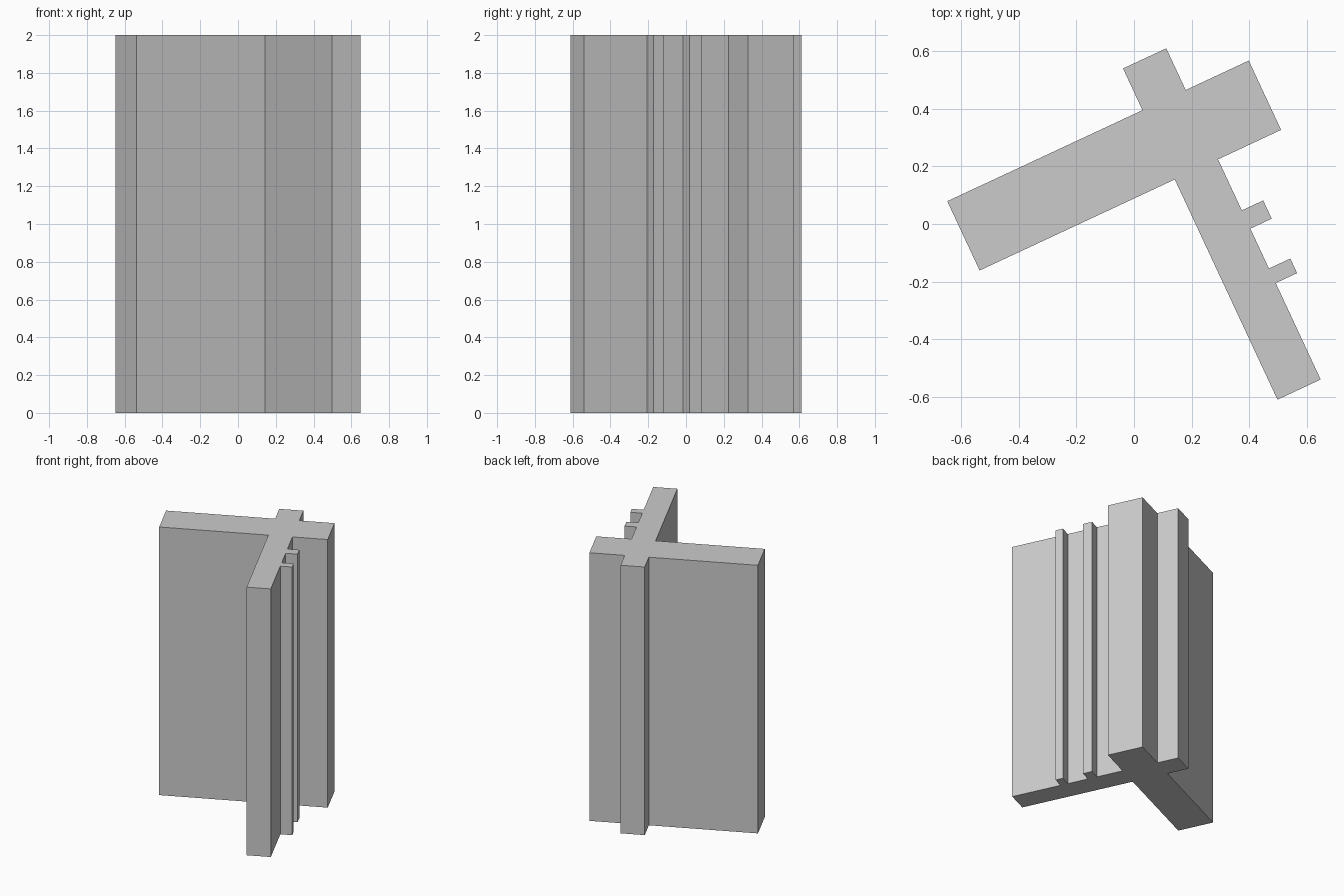
import bpy, bmesh
from math import radians
from mathutils import Matrix

if "Cube" in bpy.data.objects:
    bpy.data.objects.remove(bpy.data.objects["Cube"])

HEIGHT = 2.0
ANGLE = radians(25)

# Plan edges in the column's own axes: long bar, crossing web, back stub
BAR_L, BAR_R, BAR_LO, BAR_HI = -0.555, 0.602, 0.082, 0.348
WEB_L, WEB_R, WEB_END, STUB_END = 0.194, 0.36, -0.763, 0.508
RIB_OUT = 0.442
RIBS = [(-0.393, -0.337), (-0.184, -0.114)]

# Outline, counter-clockwise from the bar's left end
outline = [(BAR_L, BAR_HI), (BAR_L, BAR_LO), (WEB_L, BAR_LO),
           (WEB_L, WEB_END), (WEB_R, WEB_END)]
# Small ribs on the web
for lo, hi in RIBS:
    outline += [(WEB_R, lo), (RIB_OUT, lo), (RIB_OUT, hi), (WEB_R, hi)]
# Short end of the bar and the back stub
outline += [(WEB_R, BAR_LO), (BAR_R, BAR_LO), (BAR_R, BAR_HI), (WEB_R, BAR_HI),
            (WEB_R, STUB_END), (WEB_L, STUB_END), (WEB_L, BAR_HI)]

# Extrude the outline upward and turn it
bm = bmesh.new()
base = bm.faces.new([bm.verts.new((x, y, 0)) for x, y in outline])
top = bmesh.ops.extrude_face_region(bm, geom=[base], use_keep_orig=True)["geom"]
bmesh.ops.translate(bm, vec=(0, 0, HEIGHT),
                    verts=[g for g in top if isinstance(g, bmesh.types.BMVert)])
bmesh.ops.recalc_face_normals(bm, faces=bm.faces)
bm.transform(Matrix.Rotation(ANGLE, 4, 'Z'))

# Centre the plan on the origin
xs = [v.co.x for v in bm.verts]
ys = [v.co.y for v in bm.verts]
bm.transform(Matrix.Translation((-(min(xs) + max(xs)) / 2, -(min(ys) + max(ys)) / 2, 0)))

mesh = bpy.data.meshes.new("ribbed_cross_column")
bm.to_mesh(mesh)
bm.free()
bpy.context.collection.objects.link(bpy.data.objects.new("ribbed_cross_column", mesh))
